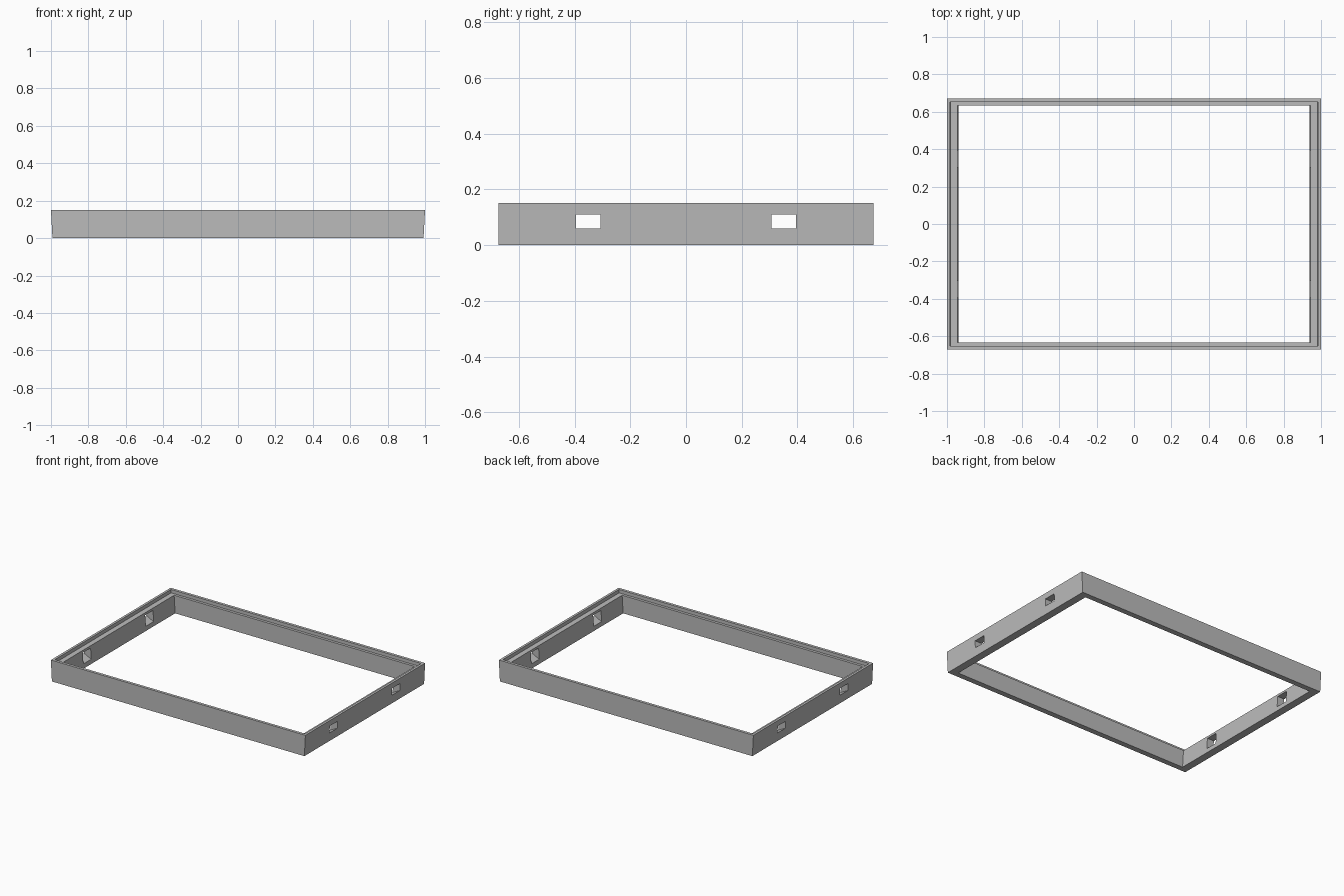
import bpy, bmesh

if "Cube" in bpy.data.objects:
    bpy.data.objects.remove(bpy.data.objects["Cube"])

grey = bpy.data.materials.new("grey")
grey.diffuse_color = (0.5, 0.5, 0.5, 1)
grey.use_nodes = True
grey.node_tree.nodes["Principled BSDF"].inputs["Base Color"].default_value = grey.diffuse_color


def make_object(name, bm):
    bmesh.ops.recalc_face_normals(bm, faces=bm.faces)
    mesh = bpy.data.meshes.new(name)
    bm.to_mesh(mesh)
    bm.free()
    mesh.materials.append(grey)
    obj = bpy.data.objects.new(name, mesh)
    bpy.context.collection.objects.link(obj)
    return obj


def rectangle(bm, hx, hy, z):
    return [bm.verts.new((sx * hx, sy * hy, z))
            for sx, sy in ((-1, -1), (1, -1), (1, 1), (-1, 1))]


# Tray frame: rectangular rings (half x, half y, z) joined around the wall
# section, with flared end walls and a shallow ledge inside the top rim
section = [(0.992, 0.672, 0), (1.0, 0.672, 0.15), (0.983, 0.652, 0.15),
           (0.982, 0.652, 0.126), (0.945, 0.633, 0.126), (0.937, 0.633, 0)]
bm = bmesh.new()
rings = [rectangle(bm, *s) for s in section]
for a, b in zip(rings, rings[1:] + rings[:1]):
    for i in range(4):
        j = (i + 1) % 4
        bm.faces.new((a[i], a[j], b[j], b[i]))
frame = make_object("frame", bm)

# Handle slots in the end walls, with floors sloping down to the inside
bm = bmesh.new()
for sx in (-1, 1):
    for sy in (-1, 1):
        loops = []
        for x, low in ((1.06, 0.06), (0.996, 0.06), (0.941, 0.032), (0.88, 0.032)):
            loops.append([bm.verts.new((sx * x, sy * y, z)) for y, z in
                          ((0.306, low), (0.394, low), (0.394, 0.11), (0.306, 0.11))])
        for a, b in zip(loops, loops[1:]):
            for i in range(4):
                j = (i + 1) % 4
                bm.faces.new((a[i], a[j], b[j], b[i]))
        bm.faces.new(loops[0])
        bm.faces.new(loops[-1])
cutter = make_object("slot_cutter", bm)
cutter.hide_render = True
cutter.hide_viewport = True

cut = frame.modifiers.new("slots", 'BOOLEAN')
cut.operation = 'DIFFERENCE'
cut.solver = 'EXACT'
cut.object = cutter
